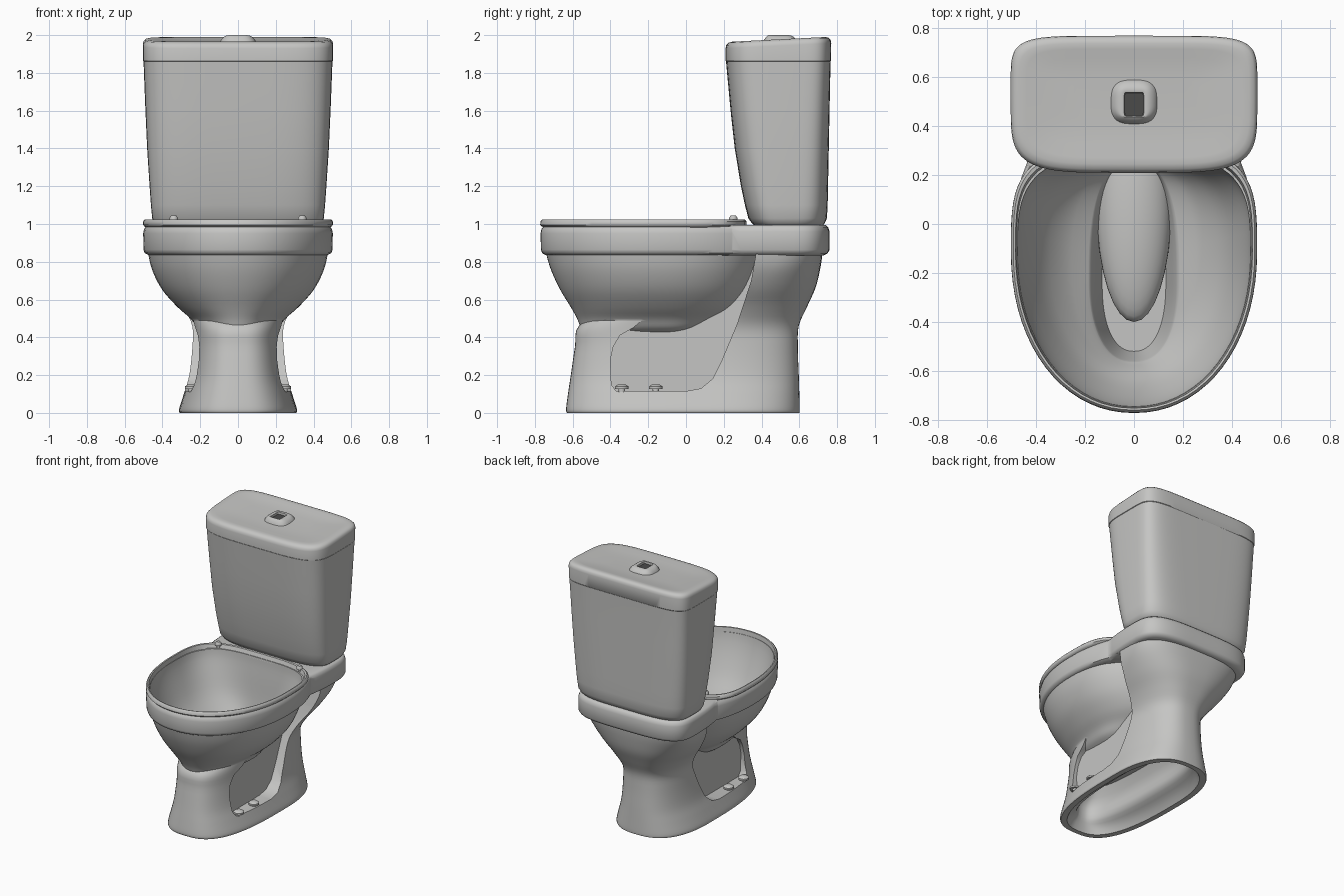
import bpy, bmesh, math
from mathutils import Vector

cube = bpy.data.objects.get("Cube")
if cube:
    bpy.data.objects.remove(cube)


def material(name, value):
    m = bpy.data.materials.new(name)
    m.use_nodes = True
    colour = (value, value, value * 0.98, 1)
    m.diffuse_color = colour
    m.node_tree.nodes["Principled BSDF"].inputs["Base Color"].default_value = colour
    return m


CERAMIC = material("grey ceramic", 0.56)
DARK = material("dark button", 0.07)


def finish(bm, name, mat=CERAMIC):
    bmesh.ops.recalc_face_normals(bm, faces=bm.faces)
    mesh = bpy.data.meshes.new(name)
    bm.to_mesh(mesh)
    bm.free()
    mesh.materials.append(mat)
    obj = bpy.data.objects.new(name, mesh)
    bpy.context.collection.objects.link(obj)
    return obj


def smooth(obj, angle=45):
    bpy.ops.object.select_all(action="DESELECT")
    obj.select_set(True)
    bpy.context.view_layer.objects.active = obj
    bpy.ops.object.shade_smooth_by_angle(angle=math.radians(angle))


def outline(z, front, back, half, mid, nf, nb, count=72):
    """Egg-like ring: widest at y = mid, with its own squareness front and back."""
    points = []
    for i in range(count):
        a = math.tau * i / count
        c, s = math.cos(a), math.sin(a)
        n, reach = (nb, back - mid) if s > 0 else (nf, mid - front)
        points.append(Vector((math.copysign(abs(c) ** (2 / n), c) * half,
                              mid + math.copysign(abs(s) ** (2 / n), s) * reach, z)))
    return points


def refine(sections, steps):
    """Catmull-Rom blend between the given sections."""
    out = []
    last = len(sections) - 1
    for i in range(last):
        p0, p1 = sections[max(i - 1, 0)], sections[i]
        p2, p3 = sections[i + 1], sections[min(i + 2, last)]
        for k in range(steps):
            t = k / steps
            out.append([b + t / 2 * (c - a + t * (2 * a - 5 * b + 4 * c - d
                        + t * (3 * (b - c) + d - a)))
                        for a, b, c, d in zip(p0, p1, p2, p3)])
    return out + [sections[last]]


def loft(name, sections, shape, steps=1, closed=False, mat=CERAMIC):
    """Skin (z, front, back, half) sections; shape is (mid, front and back squareness)."""
    full = [list(s) + list(shape) if len(s) == 4 else list(s) for s in sections]
    bm = bmesh.new()
    rings = [[bm.verts.new(p) for p in outline(*s)] for s in refine(full, steps)]
    pairs = list(zip(rings, rings[1:])) + ([(rings[-1], rings[0])] if closed else [])
    for low, high in pairs:
        for i in range(len(low)):
            bm.faces.new((low[i - 1], low[i], high[i], high[i - 1]))
    if not closed:
        bm.faces.new(rings[0])
        bm.faces.new(rings[-1])
    return finish(bm, name, mat)


def combine(target, tool, operation):
    mod = target.modifiers.new("cut", "BOOLEAN")
    mod.operation, mod.object, mod.solver = operation, tool, "EXACT"
    bpy.context.view_layer.objects.active = target
    bpy.ops.object.modifier_apply(modifier=mod.name)
    bpy.data.objects.remove(tool)


def side_prism(profile, inner, outer):
    """Extrude a (y, z) profile along x."""
    bm = bmesh.new()
    a, b = ([bm.verts.new((x, y, z)) for y, z in profile] for x in (inner, outer))
    bm.faces.new(a)
    bm.faces.new(b)
    for i in range(len(a)):
        bm.faces.new((a[i - 1], a[i], b[i], b[i - 1]))
    return finish(bm, "recess_cutter")


# Pedestal, flaring at the foot and spreading out below the rear deck
body = loft("bowl_and_pedestal", [
    (0, -.63, .6, .308), (.02, -.635, .602, .312), (.1, -.625, .6, .287),
    (.2, -.61, .597, .258), (.35, -.588, .592, .243), (.46, -.568, .597, .247),
    (.56, -.42, .64, .29, .22, 2.7, 2.7), (.66, -.25, .685, .36, .32, 2.7, 2.7),
    (.76, -.05, .71, .415, .4, 2.7, 2.8), (.84, .05, .722, .437, .44, 2.7, 3),
    (.9, .1, .725, .44, .45, 2.7, 3)],
    (.12, 2.85, 2.6), steps=4)

# Sunken side panels
recess = [(-.37, .115), (-.395, .15), (-.4, .28), (-.385, .35), (-.35, .41), (-.28, .45),
          (-.1, .6), (.1, .84), (.37, .84), (.345, .7), (.27, .47), (.19, .28), (.14, .18),
          (.08, .13), (0, .115)]
for side in (-1, 1):
    combine(body, side_prism(recess, side * .18, side * .6), "DIFFERENCE")

# Bowl, rim band and rear deck
combine(body, loft("bowl_outside", [
    (.42, -.53, .05, .165), (.45, -.556, .12, .213), (.5, -.577, .2, .252),
    (.56, -.61, .28, .32), (.65, -.665, .34, .4), (.75, -.712, .38, .452),
    (.84, -.74, .4, .475), (.9, -.75, .4, .48)],
    (-.12, 2.08, 2.2), steps=4), "UNION")
combine(body, loft("rim_band", [
    (.836, -.745, .53, .475), (.846, -.762, .55, .494), (.864, -.768, .55, .5),
    (.95, -.77, .55, .502), (.974, -.765, .55, .497), (.988, -.752, .54, .485)],
    (-.11, 2.1, 2.2)), "UNION")
combine(body, loft("rear_deck", [
    (.834, -.25, .73, .43), (.845, -.25, .75, .45), (.863, -.25, .76, .46),
    (.96, -.25, .76, .46), (.983, -.25, .753, .454), (.994, -.2, .74, .44)],
    (.5, 2.1, 3.7)), "UNION")

# Hollow bowl with its well, then the open underside
combine(body, loft("bowl_inside", [
    (1.05, -.75, .28, .48, -.12, 2.08, 3.3), (.96, -.742, .28, .472, -.12, 2.08, 3.3),
    (.84, -.71, .27, .435, -.12, 2.08, 3), (.7, -.655, .26, .37, -.12, 2.08, 2.7),
    (.6, -.6, .25, .285, -.14, 2.1, 2.5), (.54, -.57, .25, .2, -.2, 2.2, 2.5),
    (.51, -.558, .25, .172, -.24, 2.3, 2.6), (.36, -.52, .23, .13, -.24, 2.3, 2.6)],
    (), steps=3), "DIFFERENCE")
combine(body, loft("underside_hollow", [
    (-.05, -.61, .58, .287), (0, -.594, .564, .27), (.05, -.577, .55, .225),
    (.1, -.56, .54, .155), (.2, -.54, .52, .145), (.29, -.45, .45, .1)],
    (.1, 2.7, 2.5), steps=3), "DIFFERENCE")
smooth(body)

# Raised trap ridge filling the bottom of the bowl
bm = bmesh.new()
bmesh.ops.create_uvsphere(bm, u_segments=32, v_segments=20, radius=1)
for v in bm.verts:
    v.co = (v.co.x * .152, .06 + v.co.y * .46, .43 + v.co.z * .1)
smooth(finish(bm, "trap_ridge"))

# Thin seat ring
smooth(loft("seat_ring", [
    (.986, -.762, .31, .495), (.996, -.772, .32, .503), (1.014, -.77, .32, .502),
    (1.024, -.76, .31, .493), (1.022, -.752, .295, .484), (.98, -.747, .28, .478)],
    (-.11, 2.1, 3.5), closed=True))

# Cistern, with corners that get rounder towards the base
smooth(loft("cistern", [
    (.985, .37, .72, .42, .52, 3.6, 4), (1.005, .348, .735, .442, .52, 3.6, 4),
    (1.03, .33, .746, .454, .52, 3.7, 4.2), (1.1, .312, .75, .461, .52, 3.8, 4.4),
    (1.2, .291, .752, .468, .52, 4, 4.6), (1.4, .258, .756, .481, .52, 4.2, 5),
    (1.6, .236, .76, .49, .52, 4.3, 5.4), (1.75, .222, .763, .496, .52, 4.4, 5.7),
    (1.86, .212, .766, .5, .52, 4.5, 6)], ()))

# Lid with a rounded edge and a slightly dished, sloping top
lid = loft("cistern_lid", [
    (1.858, .218, .762, .495), (1.864, .209, .768, .503), (1.945, .209, .769, .504),
    (1.962, .213, .766, .501), (1.974, .224, .756, .49), (1.979, .245, .738, .47),
    (1.978, .27, .715, .44), (1.972, .32, .68, .38), (1.968, .4, .6, .25)], (.52, 4.5, 6))
for v in lid.data.vertices:
    if v.co.z > 1.9:
        v.co.z += .05 * (v.co.y - .52)
smooth(lid)

# Raised pad with a square pocket that holds the flush button
smooth(loft("button_pad", [
    (1.95, .405, .595, .1, .5, 3, 3), (1.972, .412, .588, .092, .5, 3, 3),
    (1.985, .42, .577, .082, .5, 3, 3), (1.996, .43, .562, .067, .5, 4, 4),
    (2.0, .436, .545, .048, .49, 8, 8), (1.998, .441, .538, .04, .49, 12, 12),
    (1.978, .443, .536, .038, .49, 12, 12)], ()))
loft("flush_button", [(1.977, .443, .536, .038), (1.982, .443, .536, .038)],
     (.49, 12, 12), mat=DARK)


def knob(name, x, y, z, radius, height):
    """Small cap on a short stem."""
    obj = loft(name, [(z + height * h, -radius * r, radius * r, radius * r)
                      for h, r in ((0, .5), (.4, .5), (.42, 1), (.75, 1), (1, .6))], (0, 2, 2))
    obj.location = (x, y, 0)
    smooth(obj)


# Floor bolts on the ledges and seat hinge studs
for side, label in ((1, "left"), (-1, "right")):
    knob("front_bolt_" + label, side * .245, -.34, .11, .036, .04)
    knob("rear_bolt_" + label, side * .245, -.16, .11, .036, .04)
    knob("hinge_stud_" + label, side * .34, .25, 1.0, .022, .045)
